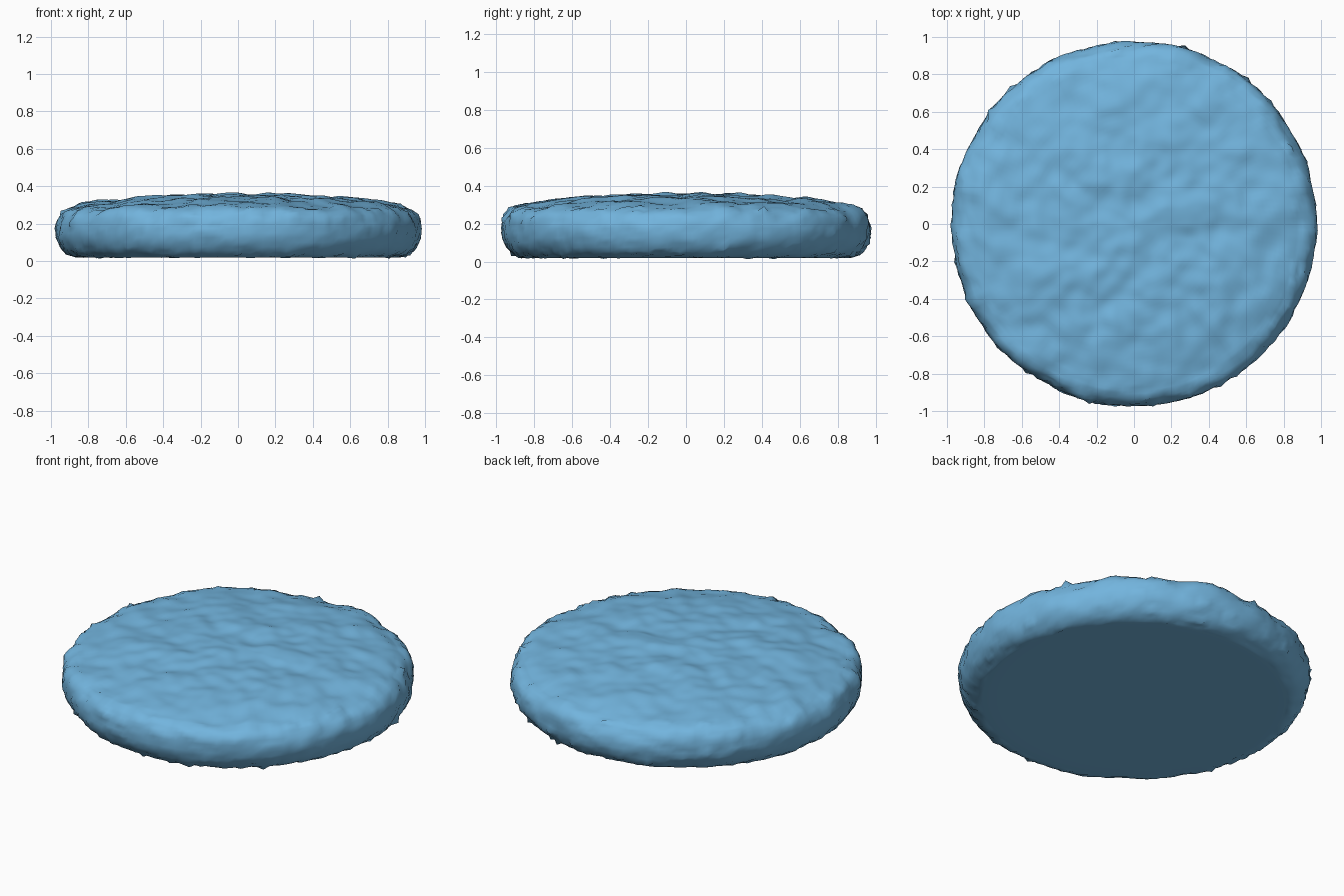
import bpy, bmesh, math
from mathutils import Vector, noise

if "Cube" in bpy.data.objects:
    bpy.data.objects.remove(bpy.data.objects["Cube"])

SEGMENTS = 180
# Half cross-section (radius, height): bottom centre, bulging side, domed top
PROFILE = [(0, .018), (.45, .018), (.80, .018), (.87, .022), (.915, .04), (.95, .075),
           (.972, .125), (.976, .175), (.968, .225), (.945, .262), (.905, .285),
           (.80, .308), (.60, .333), (.40, .345), (.20, .352), (0, .355)]


def resample(points, step):
    """Subdivide the profile with a Catmull-Rom curve."""
    out = []
    p = [Vector(q) for q in points]
    for i in range(len(p) - 1):
        a, b, c, d = p[max(i - 1, 0)], p[i], p[i + 1], p[min(i + 2, len(p) - 1)]
        n = max(1, round((c - b).length / step))
        for k in range(n):
            t = k / n
            out.append(.5 * (2 * b + (c - a) * t + (2 * a - 5 * b + 4 * c - d) * t * t
                             + (3 * b - a - 3 * c + d) * t ** 3))
    return out + [p[-1]]


# Turn the profile into a round cake of dough
bm = bmesh.new()
verts = [bm.verts.new((max(q.x, 0), 0, q.y)) for q in resample(PROFILE, .022)]
edges = [bm.edges.new(pair) for pair in zip(verts, verts[1:])]
bmesh.ops.spin(bm, geom=verts + edges, cent=(0, 0, 0), axis=(0, 0, 1),
               angle=math.tau, steps=SEGMENTS)
bmesh.ops.remove_doubles(bm, verts=bm.verts, dist=.0005)
bmesh.ops.recalc_face_normals(bm, faces=bm.faces)
bm.normal_update()

# Lumpy crust: broad dimples on top, finer roughness round the rim
moves = []
for v in bm.verts:
    r = math.hypot(v.co.x, v.co.y)
    if r < .86 and v.co.z < .05:
        continue
    lumps = noise.noise(v.co * 5.5) * .020 + noise.noise(v.co * 12 + Vector((7, 3, 1))) * .010
    rim = max(0, min(1, (r - .82) / .1))
    if v.co.z < .22:
        lumps *= .4
    rough = noise.noise(v.co * 30) * .010 * rim
    spike = max(0, noise.noise(v.co * 38 + Vector((2, 9, 4))) - .45) * .07 * rim
    moves.append((v, v.normal * (lumps + rough + spike)))
for v, m in moves:
    v.co += m
    v.co.z = max(v.co.z, .012)

mesh = bpy.data.meshes.new("round_crust")
bm.to_mesh(mesh)
bm.free()
mesh.shade_smooth()
crust = bpy.data.objects.new("round_crust", mesh)
bpy.context.collection.objects.link(crust)

blue = bpy.data.materials.new("soft blue")
blue.diffuse_color = (.17, .46, .73, 1)
blue.use_nodes = True
blue.node_tree.nodes["Principled BSDF"].inputs["Base Color"].default_value = blue.diffuse_color
mesh.materials.append(blue)
